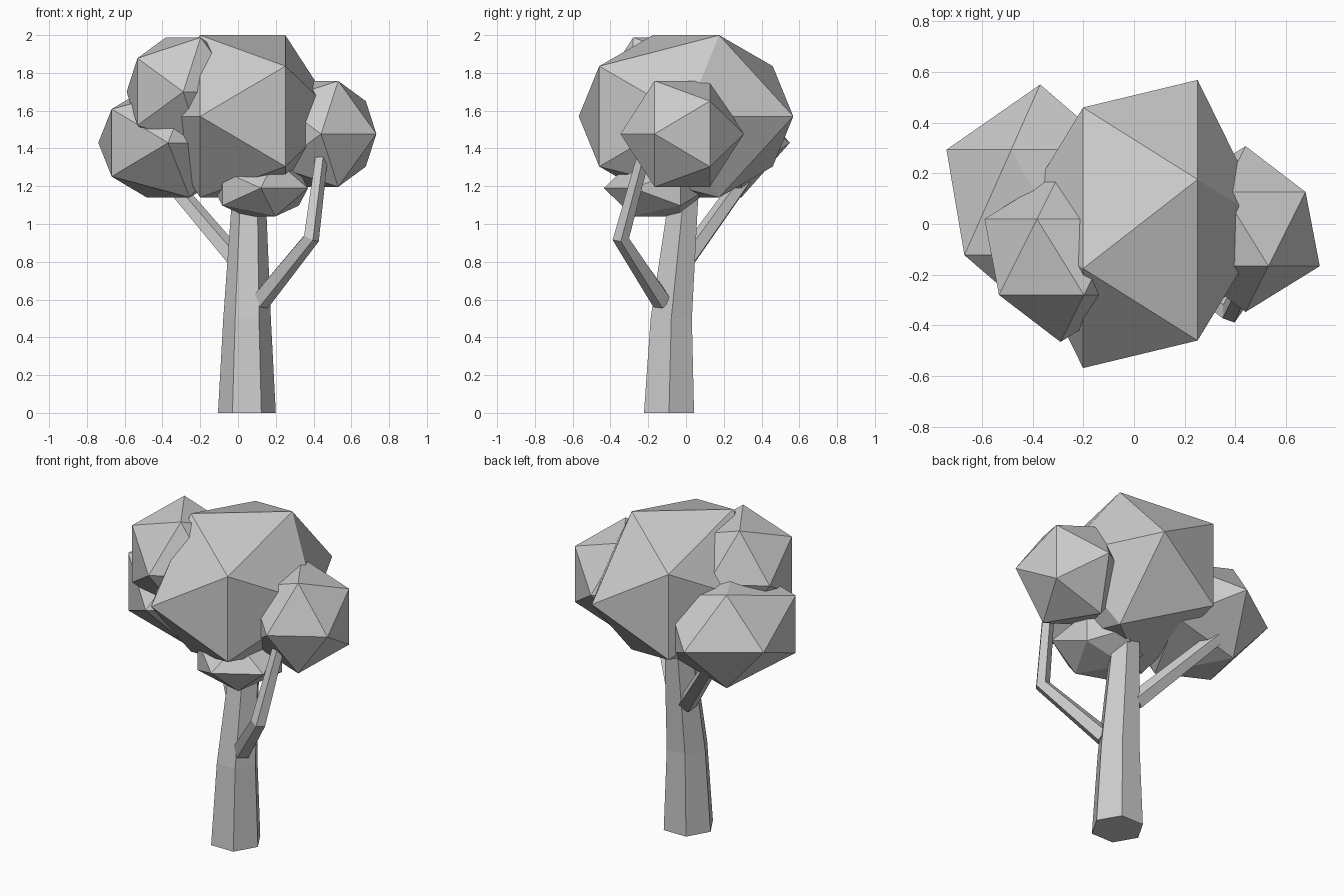
import bpy, bmesh
from math import sin, cos, pi, sqrt
from mathutils import Vector

if "Cube" in bpy.data.objects:
    bpy.data.objects.remove(bpy.data.objects["Cube"])


def finish(bm, name):
    bmesh.ops.recalc_face_normals(bm, faces=bm.faces)
    mesh = bpy.data.meshes.new(name)
    bm.to_mesh(mesh)
    bm.free()
    obj = bpy.data.objects.new(name, mesh)
    bpy.context.collection.objects.link(obj)
    return obj


def foliage(name, centre, radii, axis):
    """Stretched icosahedron with its poles along 'x' or '-y'."""
    bm = bmesh.new()
    h, r = 1 / sqrt(5), 2 / sqrt(5)
    local = [(0, 0, 1), (0, 0, -1)]
    for i in range(5):
        a = i * 2 * pi / 5
        local.append((r * cos(a), r * sin(a), h))
        local.append((-r * cos(a), -r * sin(a), -h))
    for u, v, w in local:
        p = (w, u, v) if axis == 'x' else (u, -w, v)
        bm.verts.new([c + k * s for c, k, s in zip(centre, p, radii)])
    bmesh.ops.convex_hull(bm, input=bm.verts)
    finish(bm, name)


def limb(name, path, sides, level=False):
    """Tapered faceted tube through (x, y, z, radius) stations."""
    bm = bmesh.new()
    pts = [Vector(p[:3]) for p in path]
    rings = []
    for i, p in enumerate(pts):
        before = (p - pts[i - 1]).normalized() if i else Vector()
        after = (pts[i + 1] - p).normalized() if i < len(pts) - 1 else Vector()
        t = Vector((0, 0, 1)) if level else (before + after).normalized()
        side = Vector((0, 1, 0)).cross(t).normalized()
        up = t.cross(side)
        rings.append([bm.verts.new(p + path[i][3] * (side * cos(a) + up * sin(a)))
                      for a in (k * 2 * pi / sides for k in range(sides))])
    for lo, hi in zip(rings, rings[1:]):
        for k in range(sides):
            n = (k + 1) % sides
            bm.faces.new((lo[k], lo[n], hi[n], hi[k]))
    bm.faces.new(rings[0][::-1])
    bm.faces.new(rings[-1])
    finish(bm, name)


# Trunk and branches
limb("trunk", [(.047, -.09, 0, .153), (.048, -.078, .5, .126),
               (.058, -.012, 1.15, .089), (.06, .005, 1.28, .08)], 6, level=True)
limb("right_branch", [(.115, -.125, .59, .056), (.385, -.345, .925, .046),
                      (.44, -.225, 1.36, .036)], 5)
limb("left_branch", [(-.01, 0, .81, .055), (-.40, .33, 1.27, .045)], 5)

# Leaf masses
foliage("main_canopy", (.025, 0, 1.57), (.505, .635, .505), 'x')
foliage("right_canopy", (.44, -.02, 1.477), (.327, .327, .33), '-y')
foliage("upper_left_canopy", (-.29, -.13, 1.70), (.335, .335, .338), '-y')
foliage("lower_left_canopy", (-.37, .085, 1.43), (.413, .465, .34), '-y')
foliage("small_front_canopy", (.12, -.155, 1.19), (.28, .28, .176), '-y')
